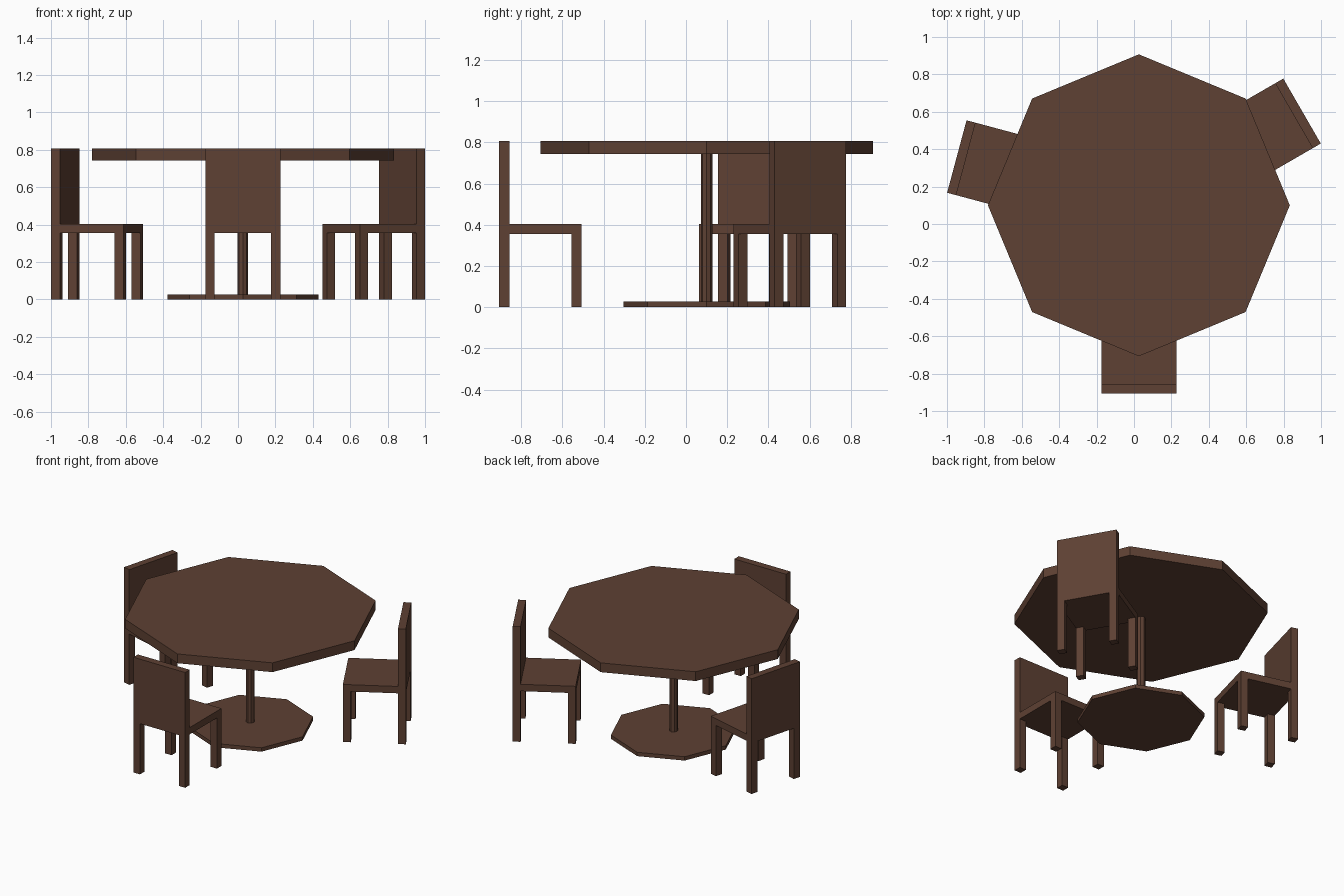
import bpy, bmesh
from math import radians
from mathutils import Matrix, Vector

if "Cube" in bpy.data.objects:
    bpy.data.objects.remove(bpy.data.objects["Cube"])

CENTRE = Vector((0.026, 0.10, 0))   # table axis
CHAIR_DIST = 0.807                  # table axis to chair centre
W, LEG = 0.401, 0.05                # chair width / depth, leg thickness
SEAT_LOW, SEAT_TOP, TOP = 0.355, 0.403, 0.807

wood = bpy.data.materials.new("dark brown wood")
wood.diffuse_color = (0.112, 0.052, 0.033, 1)
wood.use_nodes = True
wood.node_tree.nodes["Principled BSDF"].inputs["Base Color"].default_value = wood.diffuse_color


def finish(name, bm, matrix):
    mesh = bpy.data.meshes.new(name)
    bm.to_mesh(mesh)
    bm.free()
    mesh.materials.append(wood)
    obj = bpy.data.objects.new(name, mesh)
    obj.matrix_world = matrix
    bpy.context.collection.objects.link(obj)


def box(name, lo, hi, matrix):
    """Box between two corners, in the frame given by matrix."""
    lo, hi = Vector(lo), Vector(hi)
    bm = bmesh.new()
    bmesh.ops.create_cube(bm, size=1, matrix=Matrix.Translation((lo + hi) / 2)
                          @ Matrix.Diagonal((*(hi - lo), 1)))
    finish(name, bm, matrix)


def octagon(name, radius, z0, z1):
    """Eight-sided prism on the table axis, corners on the x and y axes."""
    bm = bmesh.new()
    bmesh.ops.create_cone(bm, cap_ends=True, segments=8, radius1=radius,
                          radius2=radius, depth=z1 - z0,
                          matrix=Matrix.Translation((0, 0, (z0 + z1) / 2)))
    finish(name, bm, Matrix.Translation(CENTRE))


# Pedestal table
octagon("table_top", 0.807, 0.742, TOP)
octagon("table_column", 0.028, 0.027, 0.742)
octagon("table_base", 0.404, 0, 0.027)


# Chair: local frame has the backrest on the -y side, facing the table
def chair(label, angle):
    m = (Matrix.Translation(CENTRE) @ Matrix.Rotation(radians(angle), 4, 'Z')
         @ Matrix.Translation((0, -CHAIR_DIST, 0)))
    h = W / 2
    box(label + "_seat", (-h, -h, SEAT_LOW), (h, h, SEAT_TOP), m)
    box(label + "_backrest", (-h, -h, SEAT_TOP), (h, -h + LEG, TOP), m)
    for side, x in (("left", -h), ("right", h - LEG)):
        for end, y in (("back", -h), ("front", h - LEG)):
            box(f"{label}_{end}_{side}_leg", (x, y, 0),
                (x + LEG, y + LEG, SEAT_LOW), m)


chair("front_chair", 0)
chair("right_chair", 120)
chair("left_chair", 255)
